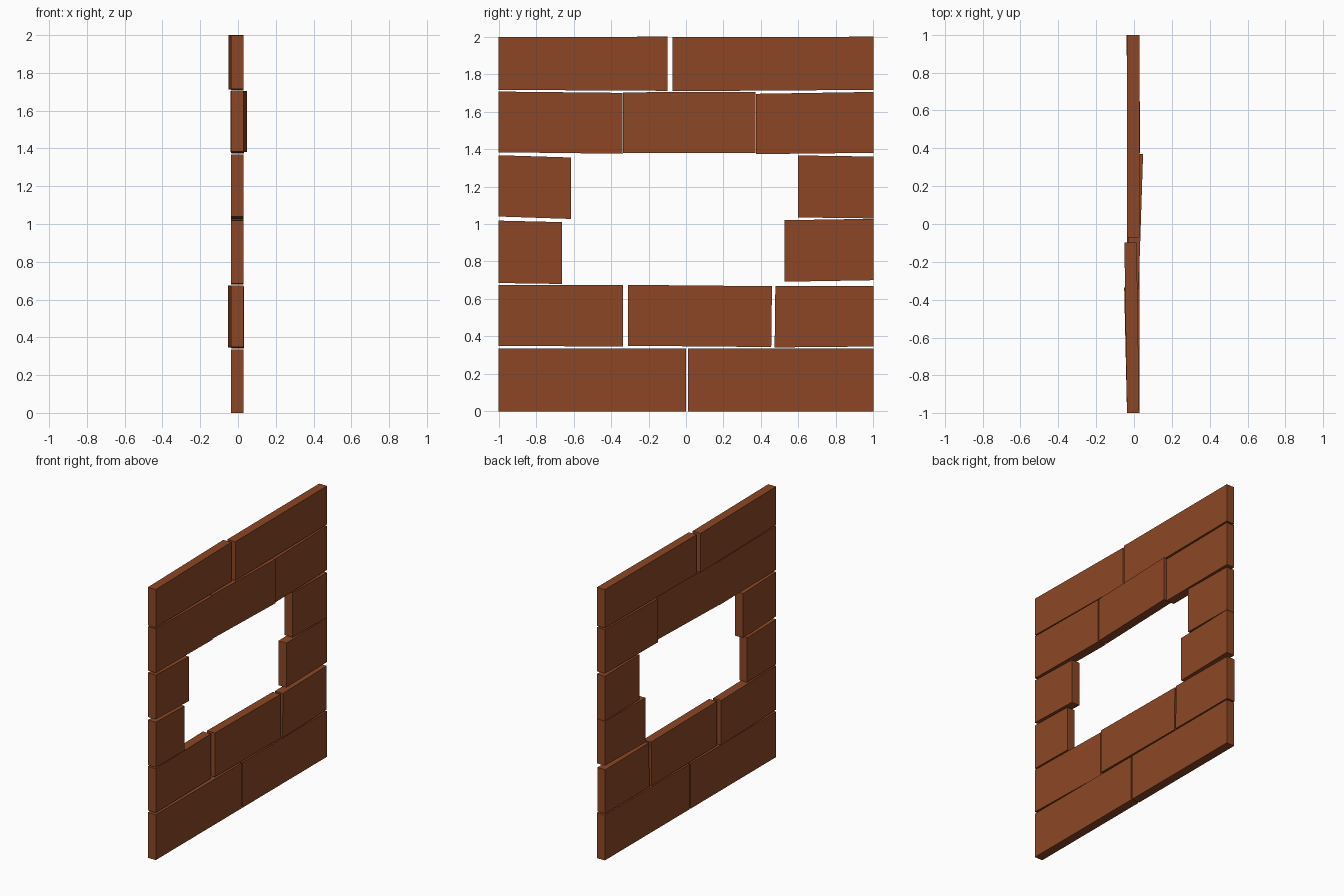
import bpy, bmesh

if "Cube" in bpy.data.objects:
    bpy.data.objects.remove(bpy.data.objects["Cube"])

brick_brown = bpy.data.materials.new("brick_brown")
brick_brown.diffuse_color = (0.262, 0.062, 0.018, 1)
brick_brown.use_nodes = True
brick_brown.node_tree.nodes["Principled BSDF"].inputs["Base Color"].default_value = brick_brown.diffuse_color

X0, X1 = -0.037, 0.028   # wall thickness


def block(name, y0, y1, bottom, top, shift=(0, 0), lean=(0, 0)):
    """Slightly crooked block: bottom/top heights and x shift at the two ends;
    lean tilts each end in y from bottom to top."""
    bm = bmesh.new()
    bmesh.ops.create_cube(bm, size=1)
    for v in bm.verts:
        e = 1 if v.co.y > 0 else 0
        up = v.co.z > 0
        x = (X1 if v.co.x > 0 else X0) + shift[e]
        y = (y0, y1)[e] + (lean[e] if up else 0)
        v.co = (x, y, (top if up else bottom)[e])
    mesh = bpy.data.meshes.new(name)
    bm.to_mesh(mesh)
    bm.free()
    mesh.materials.append(brick_brown)
    bpy.context.collection.objects.link(bpy.data.objects.new(name, mesh))


# Bottom course
block("base_block_left", -1, 0.0, (0, 0), (0.335, 0.335))
block("base_block_right", 0.01, 1, (0, 0), (0.335, 0.335))
# Sill course
block("sill_block_left", -1, -0.335, (0.35, 0.345), (0.675, 0.675), (0, -0.015))
block("sill_block_middle", -0.31, 0.455, (0.35, 0.343), (0.675, 0.668), (0, 0), (0, 0.004))
block("sill_block_right", 0.473, 1, (0.341, 0.346), (0.668, 0.67), (0.005, -0.003), (0.004, 0))
# Jambs beside the opening
block("lower_jamb_left", -1, -0.662, (0.685, 0.68), (1.018, 1.01))
block("lower_jamb_right", 0.525, 1, (0.692, 0.70), (1.02, 1.028))
block("upper_jamb_left", -1, -0.613, (1.04, 1.027), (1.367, 1.355))
block("upper_jamb_right", 0.598, 1, (1.035, 1.03), (1.366, 1.36))
# Lintel course
block("lintel_block_left", -1, -0.34, (1.383, 1.375), (1.707, 1.70))
block("lintel_block_middle", -0.335, 0.37, (1.38, 1.38), (1.703, 1.705), (-0.003, 0.02))
block("lintel_block_right", 0.375, 1, (1.373, 1.38), (1.695, 1.705), (0.003, 0))
# Top course
block("top_block_left", -1, -0.098, (1.716, 1.711), (1.998, 2.0), (0, -0.014))
block("top_block_right", -0.072, 1, (1.709, 1.716), (1.997, 2.0))
